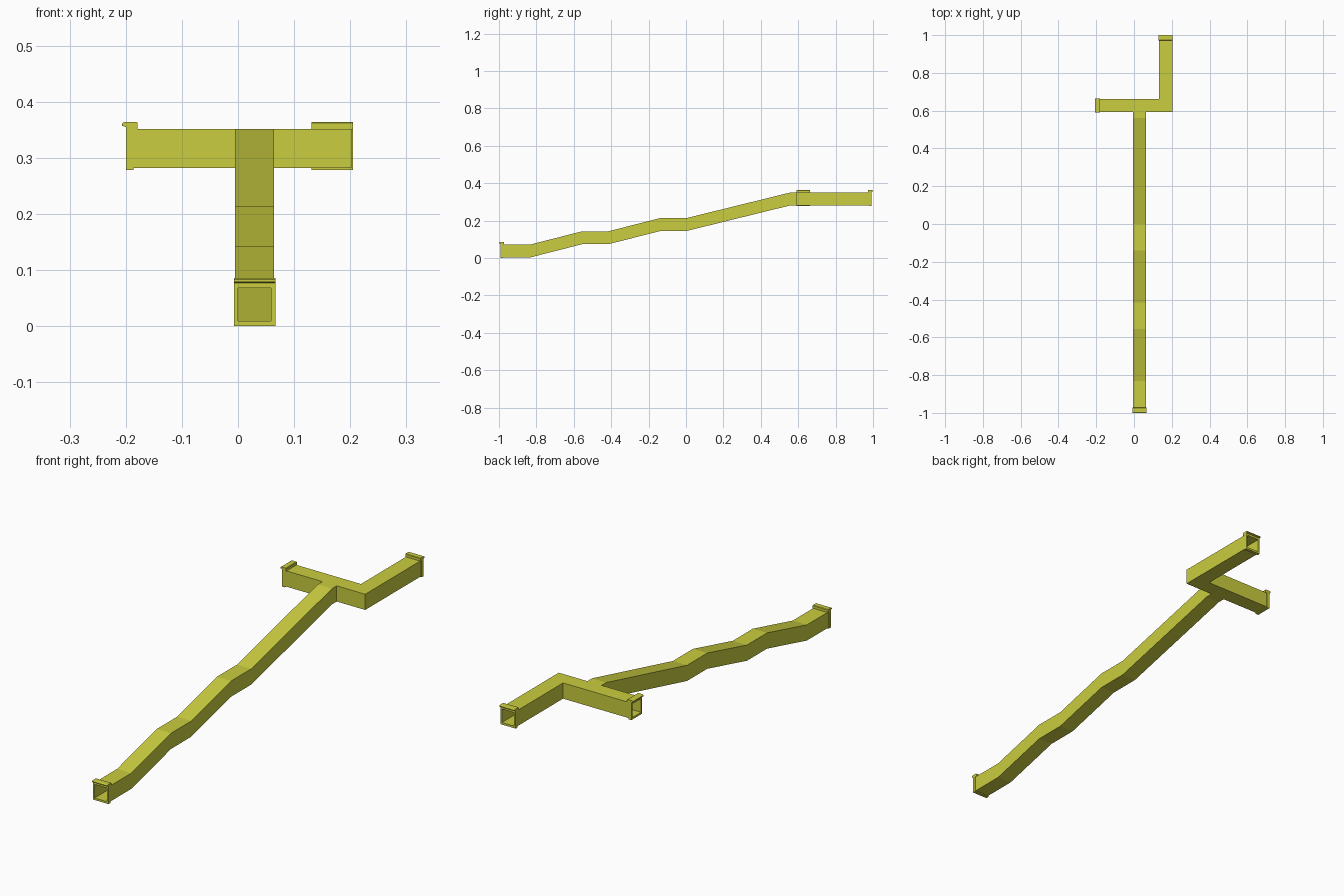
import bpy, bmesh, math
from mathutils import Vector, Matrix

if "Cube" in bpy.data.objects:
    bpy.data.objects.remove(bpy.data.objects["Cube"])

mat = bpy.data.materials.new("yellow_paint")
mat.diffuse_color = (0.59, 0.61, 0.05, 1)
mat.use_nodes = True
mat.node_tree.nodes["Principled BSDF"].inputs["Base Color"].default_value = mat.diffuse_color


def add_prism(bm, pts, vec):
    """Extrude a closed 3D outline along vec."""
    face = bm.faces.new([bm.verts.new(p) for p in pts])
    out = bmesh.ops.extrude_face_region(bm, geom=[face], use_keep_orig=True)
    verts = [v for v in out["geom"] if isinstance(v, bmesh.types.BMVert)]
    bmesh.ops.translate(bm, verts=verts, vec=vec)


def finish(bm, name):
    bmesh.ops.recalc_face_normals(bm, faces=bm.faces)
    me = bpy.data.meshes.new(name)
    bm.to_mesh(me)
    bm.free()
    me.materials.append(mat)
    ob = bpy.data.objects.new(name, me)
    bpy.context.collection.objects.link(ob)
    return ob


W, T = 0.069, 0.005                # corridor size, wall thickness
CX, CY, BX = 0.0295, 0.6265, 0.168  # centre lines: stairway, cross hall, back arm
TOP = 0.282                        # floor level of the upper hall


def stairway(name, inset, y0, y1):
    floor = [(y0, 0.004), (-0.83, 0.004), (-0.555, 0.074), (-0.415, 0.074),
             (-0.14, 0.144), (0, 0.144), (0.56, TOP), (y1, TOP)]
    h = W / 2 - inset
    pts = [(CX - h, y, z + inset) for y, z in floor]
    pts += [(CX - h, y, z + W - inset) for y, z in reversed(floor)]
    bm = bmesh.new()
    add_prism(bm, pts, Vector((2 * h, 0, 0)))
    return finish(bm, name)


def upper_hall(name, inset, x0, y1):
    h = W / 2 - inset
    pts = [(x0, CY - h), (BX + h, CY - h), (BX + h, y1),
           (BX - h, y1), (BX - h, CY + h), (x0, CY + h)]
    bm = bmesh.new()
    add_prism(bm, [(x, y, TOP + inset) for x, y in pts], Vector((0, 0, 2 * h)))
    return finish(bm, name)


# Hollow corridor: outer volumes joined, inner volumes removed
corridor = stairway("corridor", 0, -0.985, 0.61)
tools = [(upper_hall("hall_outer", 0, -0.192, 0.985), 'UNION'),
         (stairway("stair_bore", T, -1.1, CY), 'DIFFERENCE'),
         (upper_hall("hall_bore", T, -0.3, 1.1), 'DIFFERENCE')]
for tool, op in tools:
    mod = corridor.modifiers.new(tool.name, 'BOOLEAN')
    mod.object, mod.operation, mod.solver = tool, op, 'EXACT'
bpy.context.view_layer.update()
baked = bpy.data.meshes.new_from_object(
    corridor.evaluated_get(bpy.context.evaluated_depsgraph_get()))
corridor.modifiers.clear()
corridor.data = baked
for tool, _ in tools:
    bpy.data.objects.remove(tool)


# Door frame at each open end: ring of jambs plus a projecting lintel
def door_frame(name, loc, angle):
    bm = bmesh.new()
    ow, iw = 0.037, W / 2 - T
    z0, z1 = 0.009, 0.068
    for xa, xb, za, zb in [(-ow, -iw, 0, 0.077), (iw, ow, 0, 0.077),
                           (-iw, iw, 0, z0), (-iw, iw, z1, 0.077)]:
        add_prism(bm, [(xa, 0.007, za), (xb, 0.007, za),
                       (xb, 0.007, zb), (xa, 0.007, zb)], Vector((0, 0.014, 0)))
    lintel = [(0, 0.079), (0, 0.083), (0.005, 0.086), (0.026, 0.086),
              (0.028, 0.084), (0.028, 0.072), (0.014, 0.072), (0.007, 0.077)]
    add_prism(bm, [(-ow, y, z) for y, z in lintel], Vector((2 * ow, 0, 0)))
    bm.transform(Matrix.Translation(loc) @ Matrix.Rotation(math.radians(angle), 4, 'Z'))
    finish(bm, name)


door_frame("front_door_frame", (CX, -1, 0), 0)
door_frame("left_door_frame", (-0.207, CY, 0.278), -90)
door_frame("back_door_frame", (BX, 1, 0.278), 180)
